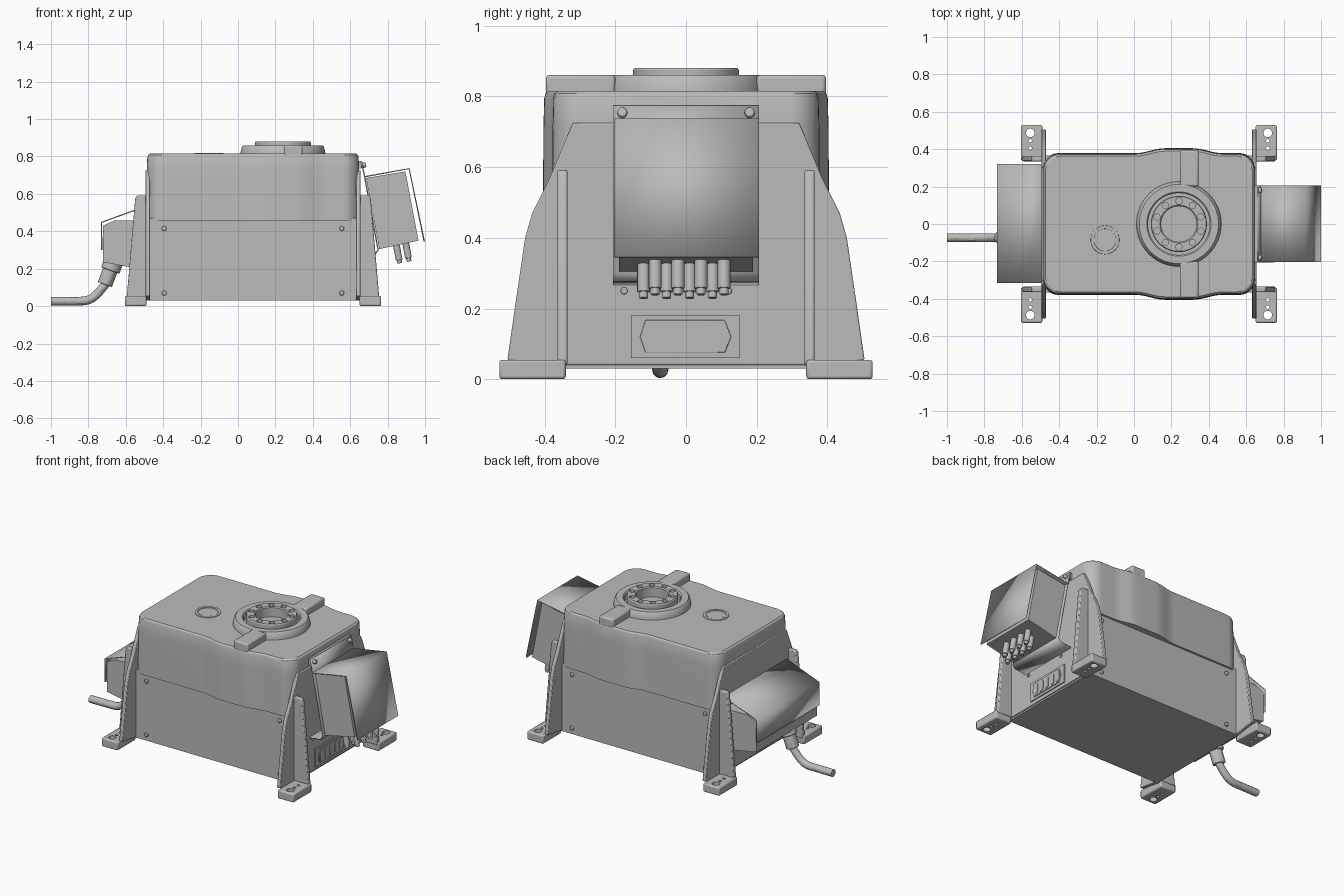
import bpy, bmesh, math
from mathutils import Vector

if "Cube" in bpy.data.objects:
    bpy.data.objects.remove(bpy.data.objects["Cube"])

grey = bpy.data.materials.new("machine_grey")
grey.use_nodes = True
grey.diffuse_color = (0.5, 0.5, 0.5, 1)
grey.node_tree.nodes["Principled BSDF"].inputs["Base Color"].default_value = (0.5, 0.5, 0.5, 1)

CX = 0.08                                    # middle of the housing along x


def finish(name, bm, bevel=0):
    bmesh.ops.recalc_face_normals(bm, faces=bm.faces)
    mesh = bpy.data.meshes.new(name)
    bm.to_mesh(mesh)
    bm.free()
    mesh.materials.append(grey)
    ob = bpy.data.objects.new(name, mesh)
    bpy.context.collection.objects.link(ob)
    if bevel:
        m = ob.modifiers.new("bevel", "BEVEL")
        m.width, m.segments, m.limit_method = bevel, 2, "ANGLE"
    return ob


def place(axis, p, d):
    """Put a 2D profile point at depth d along an axis."""
    u, v = p
    return {"x": (d, u, v), "y": (u, d, v), "z": (u, v, d)}[axis]


def loft(name, axis, layers, bevel=0):
    """Skin equal-length profiles given as (depth, points)."""
    bm = bmesh.new()
    rings = [[bm.verts.new(place(axis, p, d)) for p in pts] for d, pts in layers]
    for a, b in zip(rings, rings[1:]):
        for i in range(len(a)):
            j = (i + 1) % len(a)
            bm.faces.new((a[i], a[j], b[j], b[i]))
    bm.faces.new(rings[0])
    bm.faces.new(rings[-1])
    return finish(name, bm, bevel)


def prism(name, axis, pts, d0, d1, bevel=0):
    return loft(name, axis, [(d0, pts), (d1, pts)], bevel)


def rect(u0, u1, v0, v1):
    return [(u0, v0), (u1, v0), (u1, v1), (u0, v1)]


def rod(name, p0, p1, r, bevel=0, seg=24):
    p0, p1 = Vector(p0), Vector(p1)
    d = p1 - p0
    bm = bmesh.new()
    bmesh.ops.create_cone(bm, cap_ends=True, segments=seg, radius1=r, radius2=r, depth=d.length)
    bm.transform(d.to_track_quat("Z", "Y").to_matrix().to_4x4())
    bmesh.ops.translate(bm, verts=bm.verts, vec=(p0 + p1) / 2)
    return finish(name, bm, bevel)


def sheet(name, path, y0, y1, t=0.007):
    """Folded sheet metal: an x-z path swept along y."""
    bm = bmesh.new()
    rows = [[bm.verts.new((x, y, z)) for y in (y0, y1)] for x, z in path]
    for a, b in zip(rows, rows[1:]):
        bm.faces.new((a[0], a[1], b[1], b[0]))
    ob = finish(name, bm)
    m = ob.modifiers.new("thickness", "SOLIDIFY")
    m.thickness, m.offset = t, 0
    return ob


def lathe(name, profile, cx, cy, seg=64):
    """Closed ring of revolution around a vertical axis."""
    bm = bmesh.new()
    rings = []
    for i in range(seg):
        a = 2 * math.pi * i / seg
        rings.append([bm.verts.new((cx + r * math.cos(a), cy + r * math.sin(a), z)) for r, z in profile])
    n = len(profile)
    for i in range(seg):
        a, b = rings[i], rings[(i + 1) % seg]
        for j in range(n):
            k = (j + 1) % n
            bm.faces.new((a[j], a[k], b[k], b[j]))
    return finish(name, bm)


def drill(target, cutters):
    for c in cutters:
        m = target.modifiers.new("hole", "BOOLEAN")
        m.operation, m.object, m.solver = "DIFFERENCE", c, "EXACT"
        c.hide_render = c.hide_viewport = True


def outline(grow, r=0.085):
    """Rounded rectangle with a shallow swelling beside the output ring."""
    hx, hy = 0.565 + grow, 0.375 + grow
    pts = []
    for sx, sy, start in ((1, 1, 0), (-1, 1, 90), (-1, -1, 180), (1, -1, 270)):
        for k in range(9):
            a = math.radians(start + k * 11.25)
            pts.append((CX + sx * (hx - r) + r * math.cos(a), sy * (hy - r) + r * math.sin(a)))
        if start in (0, 180):
            for k in range(25):
                t = k / 24
                f = min(1, 3 * min(t, 1 - t))
                bump = 0.026 * f * f * (3 - 2 * f)
                x = 0.47 - 0.46 * t if sy > 0 else 0.01 + 0.46 * t
                pts.append((x, sy * (hy + bump)))
    return pts


# Housing: lower case and upper cover
prism("lower_case", "z", rect(CX - 0.565, CX + 0.565, -0.366, 0.366), 0.03, 0.47)
loft("upper_cover", "z", [(0.455, outline(0.004)), (0.72, outline(0.002)), (0.795, outline(0)),
                          (0.808, outline(-0.004)), (0.815, outline(-0.012))])
for sy in (-1, 1):
    for x in (-0.395, 0.555):
        for z in (0.07, 0.415):
            rod("case_screw", (x, sy * 0.36, z), (x, sy * 0.376, z), 0.013, 0.004, 16)

# End plates, ribs and feet, repeated at both ends
flank = [(0.34, 0.04), (0.35, 0.03), (0.505, 0.055), (0.48, 0.23), (0.455, 0.4), (0.435, 0.47),
         (0.41, 0.52), (0.385, 0.57), (0.36, 0.63), (0.32, 0.725)]
for s in (-1, 1):
    def ex(d):
        return CX + s * d
    prism("end_plate", "x", flank + [(-y, z) for y, z in reversed(flank)], ex(0.55), ex(0.575), 0.004)
    for sy in (-1, 1):
        prism("leg_rib", "y", [(ex(0.565), 0.04), (ex(0.677), 0.04), (ex(0.672), 0.08),
                               (ex(0.63), 0.575), (ex(0.62), 0.592), (ex(0.565), 0.592)],
              sy * 0.335, sy * 0.364, 0.006)
        foot = prism("foot", "z", rect(ex(0.57), ex(0.685), sy * 0.34, sy * 0.528), 0, 0.055, 0.008)
        drill(foot, [rod("foot_hole_cutter", (ex(0.635), sy * y, -0.02), (ex(0.635), sy * y, 0.08), r)
                     for y, r in ((0.487, 0.023), (0.445, 0.009), (0.405, 0.009))])

# Output ring, hub and cross rib on the cover
RX = 0.24
lathe("output_ring", [(0.228, 0.805), (0.226, 0.825), (0.219, 0.852), (0.212, 0.86), (0.172, 0.86),
                      (0.165, 0.852), (0.165, 0.805)], RX, 0)
hub = lathe("output_hub", [(0.15, 0.805), (0.15, 0.874), (0.146, 0.88), (0.101, 0.88),
                           (0.095, 0.874), (0.095, 0.805)], RX, 0)
cutters = []
for k in range(10):
    a = math.radians(36 * k + 18)
    x, y = RX + 0.123 * math.cos(a), 0.123 * math.sin(a)
    cutters.append(rod("hub_hole_cutter", (x, y, 0.862), (x, y, 0.9), 0.017, seg=16))
drill(hub, cutters)
for sy in (-1, 1):
    prism("cross_rib", "z", rect(0.245, 0.345, sy * 0.2, sy * 0.396), 0.79, 0.861, 0.01)
lathe("cap_rim", [(0.078, 0.81), (0.076, 0.819), (0.06, 0.819), (0.058, 0.81)], -0.155, -0.085, 48)
rod("cap_disc", (-0.155, -0.085, 0.81), (-0.155, -0.085, 0.817), 0.056)

# Tilted connection box
prism("connection_box", "y", [(0.684, 0.685), (0.895, 0.72), (0.965, 0.35), (0.755, 0.305)], -0.19, 0.19)
sheet("connection_cover", [(0.678, 0.692), (0.915, 0.735), (0.996, 0.345)], -0.204, 0.206)
sheet("connection_bracket", [(0.66, 0.773), (0.677, 0.692), (0.749, 0.3), (0.735, 0.28), (0.655, 0.27)],
      -0.206, 0.206)
prism("bracket_flange", "y", [(0.64, 0.735), (0.66, 0.735), (0.66, 0.775), (0.64, 0.775)], -0.206, 0.206)
for y in (-0.18, 0.18):
    rod("bracket_screw", (0.655, y, 0.75), (0.684, y, 0.756), 0.014, 0.005, 16)
for i in range(8):
    y = -0.12 + i * 0.0325
    x, z = ((0.845, 0.335), (0.895, 0.345))[i % 2]
    for label, r, length in (("connector_pin", 0.013, 0.108), ("connector_sleeve", 0.018, 0.09)):
        rod(label, (x, y, z), (x + 0.186 * length, y, z - 0.983 * length), r, 0.002, 16)

# Socket panel under the connection box
prism("socket_panel", "x", rect(-0.155, 0.153, 0.06, 0.18), 0.65, 0.662)
prism("socket_frame", "x", [(-0.13, 0.12), (-0.115, 0.075), (0.11, 0.075), (0.128, 0.12),
                            (0.11, 0.167), (-0.115, 0.167)], 0.655, 0.667, 0.002)
for i in range(5):
    y = -0.098 + 0.049 * i
    slot = []
    for k in range(18):
        a = 2 * math.pi * (k + 0.5) / 18
        slot.append((y + 0.02 * math.cos(a), 0.121 + math.copysign(0.018, math.sin(a)) + 0.02 * math.sin(a)))
    prism("socket", "x", slot, 0.66, 0.671)
for y in (-0.175, 0.12):
    rod("panel_screw", (0.65, y, 0.25), (0.664, y, 0.25), 0.01, 0.003, 16)

# Cable box with sloped cover
prism("cable_box", "y", [(-0.722, 0.235), (-0.722, 0.43), (-0.66, 0.458), (-0.48, 0.458),
                         (-0.48, 0.205), (-0.56, 0.205)], -0.305, 0.315)
sheet("cable_box_cover", [(-0.729, 0.3), (-0.729, 0.448), (-0.565, 0.508), (-0.485, 0.535)], -0.315, 0.322)

# Cable gland and bent cable
CY = -0.073
rod("gland_collar", (-0.665, CY, 0.24), (-0.683, CY, 0.19), 0.052, 0.006)
rod("gland_nut", (-0.675, CY, 0.215), (-0.712, CY, 0.115), 0.04, 0.006, 12)
curve = bpy.data.curves.new("cable", "CURVE")
curve.dimensions, curve.bevel_depth, curve.bevel_resolution = "3D", 0.023, 4
curve.use_fill_caps = True
spline = curve.splines.new("BEZIER")
path = [((-0.69, 0.17), (0.02, 0.06)), ((-0.735, 0.085), (0.03, 0.035)),
        ((-0.84, 0.027), (0.05, 0)), ((-1.0, 0.026), (0.05, 0))]
spline.bezier_points.add(len(path) - 1)
for bp, ((x, z), (dx, dz)) in zip(spline.bezier_points, path):
    bp.co = (x, CY, z)
    bp.handle_left = (x + dx, CY, z + dz)
    bp.handle_right = (x - dx, CY, z - dz)
curve.materials.append(grey)
cable = bpy.data.objects.new("cable", curve)
bpy.context.collection.objects.link(cable)
bpy.ops.object.select_all(action="DESELECT")
cable.select_set(True)
bpy.context.view_layer.objects.active = cable
bpy.ops.object.convert(target="MESH")

# Smooth shading with sharp edges kept
for ob in bpy.context.collection.objects:
    if ob.type == "MESH" and not ob.hide_viewport:
        ob.select_set(True)
        bpy.context.view_layer.objects.active = ob
bpy.ops.object.shade_smooth_by_angle(angle=math.radians(30))
